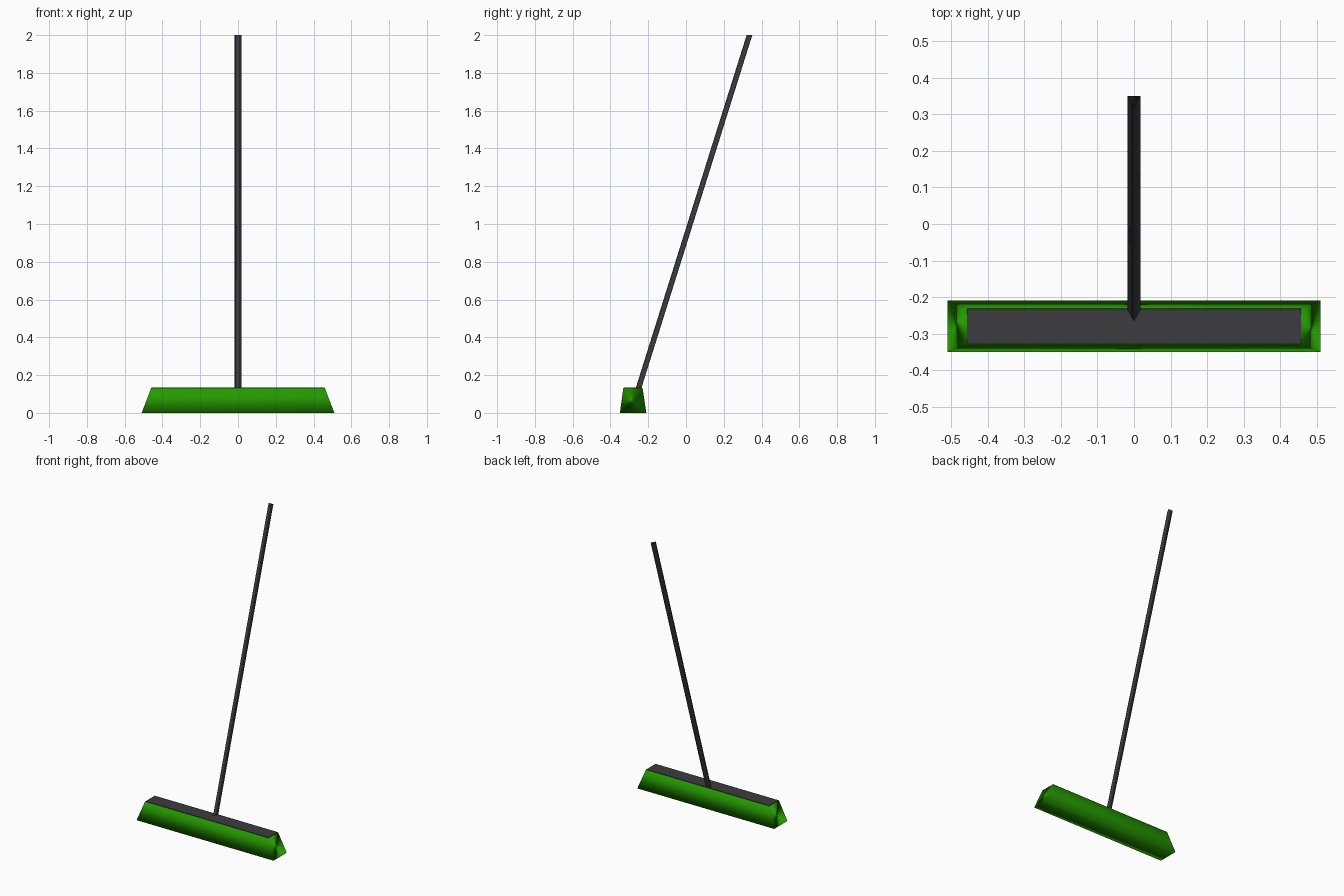
import bpy, bmesh, math

if "Cube" in bpy.data.objects:
    bpy.data.objects.remove(bpy.data.objects["Cube"])


def material(name, color):
    m = bpy.data.materials.new(name)
    m.diffuse_color = (*color, 1)
    m.use_nodes = True
    m.node_tree.nodes["Principled BSDF"].inputs["Base Color"].default_value = m.diffuse_color
    return m


GREEN = material("bristle green", (0.018, 0.32, 0.0))
DARK = material("dark grey", (0.045, 0.045, 0.05))


def loft(name, lower, upper, mat, smooth=False, caps=True):
    """Solid between two matching rings of points."""
    bm = bmesh.new()
    a = [bm.verts.new(p) for p in lower]
    b = [bm.verts.new(p) for p in upper]
    n = len(a)
    for i in range(n):
        j = (i + 1) % n
        bm.faces.new((a[i], a[j], b[j], b[i]))
    if caps:
        bm.faces.new(a[::-1])
        bm.faces.new(b)
    for f in bm.faces:
        f.smooth = smooth
    me = bpy.data.meshes.new(name)
    bm.to_mesh(me)
    bm.free()
    me.materials.append(mat)
    ob = bpy.data.objects.new(name, me)
    bpy.context.collection.objects.link(ob)
    if smooth:
        w = ob.modifiers.new("area_normals", 'WEIGHTED_NORMAL')
        w.mode = 'FACE_AREA'
        w.weight = 50
    return ob


def rect(hx, y0, y1, z):
    return [(-hx, y0, z), (hx, y0, z), (hx, y1, z), (-hx, y1, z)]


def triangle(y, z, half=0.0175, depth=0.03):
    return [(0, y, z), (half, y + depth, z), (-half, y + depth, z)]


# Flared bristle mass, softly shaded
loft("bristles", rect(0.51, -0.35, -0.21, 0), rect(0.46, -0.332, -0.23, 0.131), GREEN, True)

# Thin head board on top of the bristles
loft("head_board", rect(0.457, -0.329, -0.232, 0.126), rect(0.457, -0.329, -0.232, 0.134), DARK)

# Leaning three-sided pole, cut level and open at both ends
loft("handle", triangle(-0.276, 0.1), triangle(0.321, 2.0), DARK, True, caps=False)
